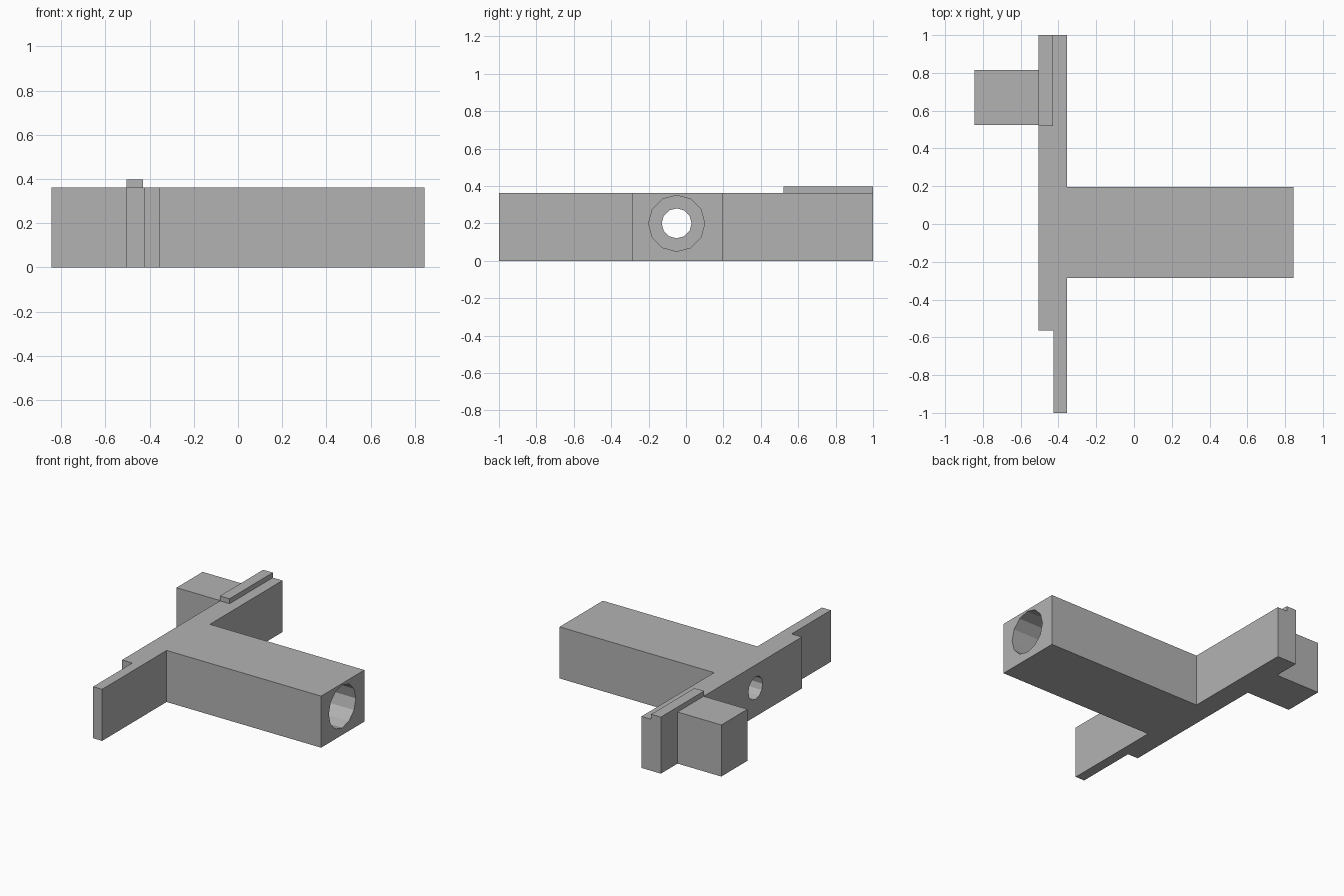
import bpy, bmesh
from math import radians
from mathutils import Matrix

cube = bpy.data.objects.get("Cube")
if cube:
    bpy.data.objects.remove(cube, do_unlink=True)

# Single grey material
grey = bpy.data.materials.new("plain grey")
grey.use_nodes = True
colour = (0.45, 0.45, 0.45, 1)
grey.diffuse_color = colour
grey.node_tree.nodes["Principled BSDF"].inputs["Base Color"].default_value = colour

HEIGHT = 0.362


def finish(name, bm):
    bmesh.ops.recalc_face_normals(bm, faces=bm.faces)
    mesh = bpy.data.meshes.new(name)
    bm.to_mesh(mesh)
    bm.free()
    mesh.materials.append(grey)
    obj = bpy.data.objects.new(name, mesh)
    bpy.context.collection.objects.link(obj)
    return obj


def prism(name, outline, z0, z1):
    """Extrude a plan outline between two heights."""
    bm = bmesh.new()
    base = bm.faces.new([bm.verts.new((x, y, z0)) for x, y in outline])
    top = bmesh.ops.extrude_face_region(bm, geom=[base])
    verts = [v for v in top["geom"] if isinstance(v, bmesh.types.BMVert)]
    bmesh.ops.translate(bm, verts=verts, vec=(0, 0, z1 - z0))
    return finish(name, bm)


def box(name, x0, x1, y0, y1, z0, z1):
    return prism(name, [(x0, y0), (x1, y0), (x1, y1), (x0, y1)], z0, z1)


def bore(target, name, radius, x0, x1, y=-0.05, z=0.2):
    """Drill a twelve-sided hole along x."""
    bm = bmesh.new()
    place = Matrix.Translation(((x0 + x1) / 2, y, z)) @ Matrix.Rotation(radians(90), 4, "Y")
    bmesh.ops.create_cone(bm, cap_ends=True, segments=12, radius1=radius,
                          radius2=radius, depth=x1 - x0, matrix=place)
    cutter = finish(name, bm)
    cutter.hide_render = True
    cutter.hide_viewport = True
    mod = target.modifiers.new(name, "BOOLEAN")
    mod.operation = "DIFFERENCE"
    mod.solver = "EXACT"
    mod.object = cutter


# Crossbar with its thin front tongue and the long side arm, in one outline
body = prism("crossbar_and_arm", [
    (-0.425, -1), (-0.355, -1), (-0.355, -0.285), (0.845, -0.285),
    (0.845, 0.195), (-0.355, 0.195), (-0.355, 1), (-0.505, 1),
    (-0.505, -0.565), (-0.425, -0.565)], 0, HEIGHT)

# Wide bore in the arm, narrowing to a small hole through the crossbar
bore(body, "wide_bore_cutter", 0.15, -0.355, 0.95)
bore(body, "narrow_bore_cutter", 0.08, -0.6, -0.2)

# Block on the right side and raised rail on top
box("side_block", -0.845, -0.505, 0.525, 0.815, 0, HEIGHT)
box("top_rail", -0.505, -0.43, 0.52, 1, HEIGHT, 0.397)
